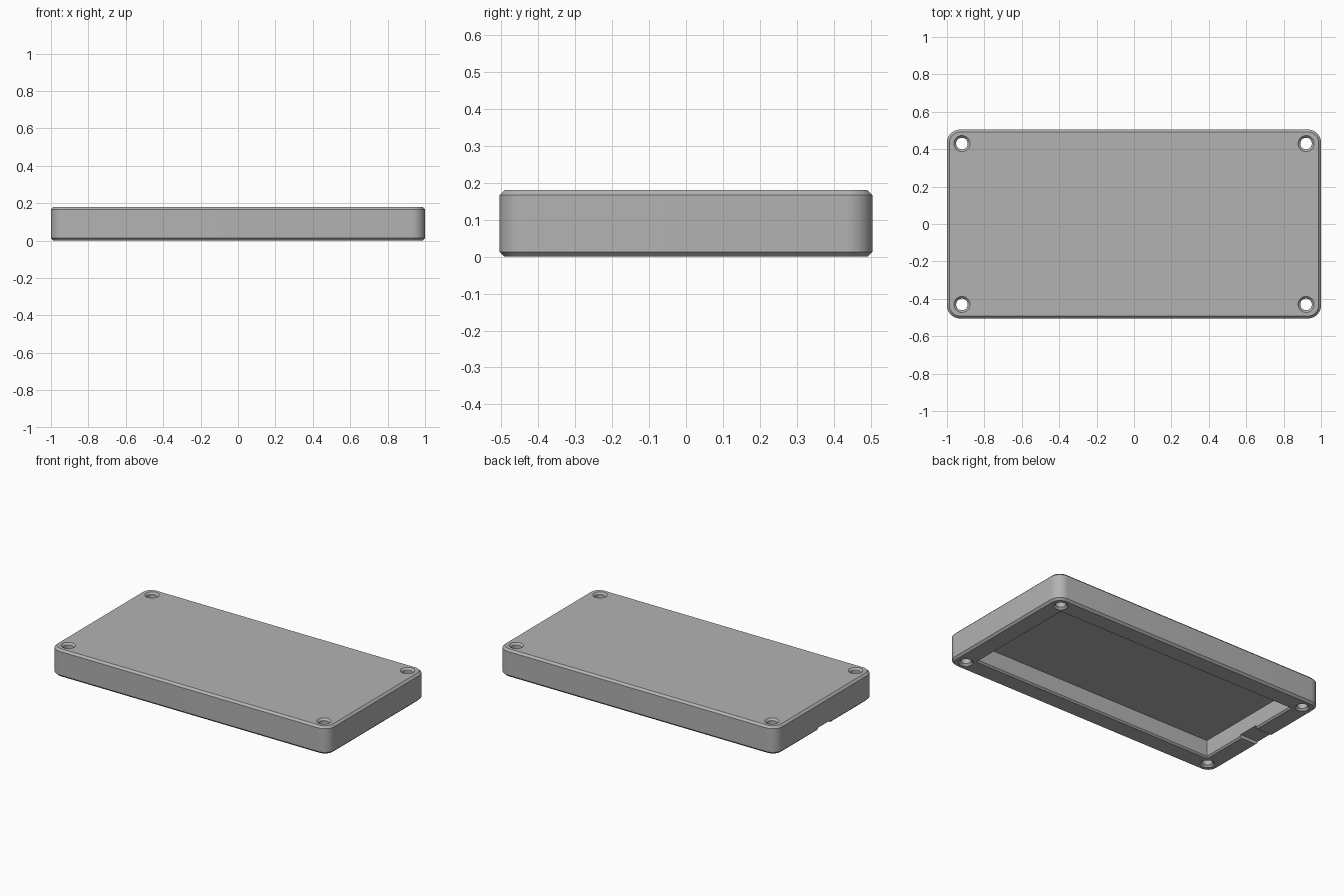
import bpy, bmesh
from math import cos, sin, pi, radians

default = bpy.data.objects.get("Cube")
if default:
    bpy.data.objects.remove(default, do_unlink=True)

HALF_X, HALF_Y, HEIGHT = 1.0, 0.505, 0.18
CHAMFER, CORNER = 0.013, 0.07
HOLE_X, HOLE_Y, HOLE_R = 0.92, 0.43, 0.031

grey = bpy.data.materials.new("case grey")
grey.use_nodes = True
colour = (0.45, 0.45, 0.45, 1)
grey.diffuse_color = colour
grey.node_tree.nodes["Principled BSDF"].inputs["Base Color"].default_value = colour


def rounded_outline(hx, hy, r, steps=12):
    """Rounded rectangle; a zero radius gives four sharp corners."""
    points = []
    for k, (sx, sy) in enumerate([(1, 1), (-1, 1), (-1, -1), (1, -1)]):
        for i in range(steps + 1 if r else 1):
            a = pi / 2 * (k + i / steps)
            points.append((sx * (hx - r) + r * cos(a) * bool(r),
                           sy * (hy - r) + r * sin(a) * bool(r)))
    return points


def circle(x, y, r, sides=40):
    return [(x + r * cos(2 * pi * i / sides), y + r * sin(2 * pi * i / sides))
            for i in range(sides)]


def loft(name, layers):
    """Closed solid through outlines stacked as (z, points)."""
    bm = bmesh.new()
    rings = [[bm.verts.new((x, y, z)) for x, y in pts] for z, pts in layers]
    for low, high in zip(rings, rings[1:]):
        n = len(low)
        for i in range(n):
            j = (i + 1) % n
            bm.faces.new((low[i], low[j], high[j], high[i]))
    bm.faces.new(rings[0][::-1])
    bm.faces.new(rings[-1])
    bmesh.ops.recalc_face_normals(bm, faces=bm.faces)
    mesh = bpy.data.meshes.new(name)
    bm.to_mesh(mesh)
    bm.free()
    mesh.materials.append(grey)
    obj = bpy.data.objects.new(name, mesh)
    bpy.context.collection.objects.link(obj)
    return obj


# Chamfered outer shell
def shell_outline(inset):
    return rounded_outline(HALF_X - inset, HALF_Y - inset, CORNER - inset)


case = loft("case_shell", [
    (0, shell_outline(CHAMFER)), (CHAMFER, shell_outline(0)),
    (HEIGHT - CHAMFER, shell_outline(0)), (HEIGHT, shell_outline(CHAMFER))])

# Open underside pocket with a small chamfered mouth
lip = 0.01
cutters = [loft("pocket_cutter", [
    (-lip, rounded_outline(0.87 + lip, 0.375 + lip, 0)),
    (0, rounded_outline(0.87 + lip, 0.375 + lip, 0)),
    (lip, rounded_outline(0.87, 0.375, 0)),
    (0.115, rounded_outline(0.87, 0.375, 0))])]

# Screw holes, countersunk at both ends
for sx in (-1, 1):
    for sy in (-1, 1):
        x, y = sx * HOLE_X, sy * HOLE_Y
        wide = circle(x, y, HOLE_R + 0.012)
        narrow = circle(x, y, HOLE_R)
        cutters.append(loft("screw_hole_cutter", [
            (-0.02, wide), (0, wide), (0.012, narrow),
            (HEIGHT - 0.012, narrow), (HEIGHT, wide), (HEIGHT + 0.02, wide)]))

# Shallow pry slot across the rim at one end
slot = [(x - 0.95, y) for x, y in rounded_outline(0.12, 0.07, 0)]
cutters.append(loft("pry_slot_cutter", [(-0.02, slot), (0.02, slot)]))

for cutter in cutters:
    cutter.hide_render = True
    mod = case.modifiers.new(cutter.name, 'BOOLEAN')
    mod.operation = 'DIFFERENCE'
    mod.solver = 'EXACT'
    mod.object = cutter

bpy.ops.object.select_all(action='DESELECT')
case.select_set(True)
bpy.context.view_layer.objects.active = case
for mod in list(case.modifiers):
    bpy.ops.object.modifier_apply(modifier=mod.name)
for cutter in cutters:
    bpy.data.objects.remove(cutter, do_unlink=True)
bpy.ops.object.shade_smooth_by_angle(angle=radians(25))
